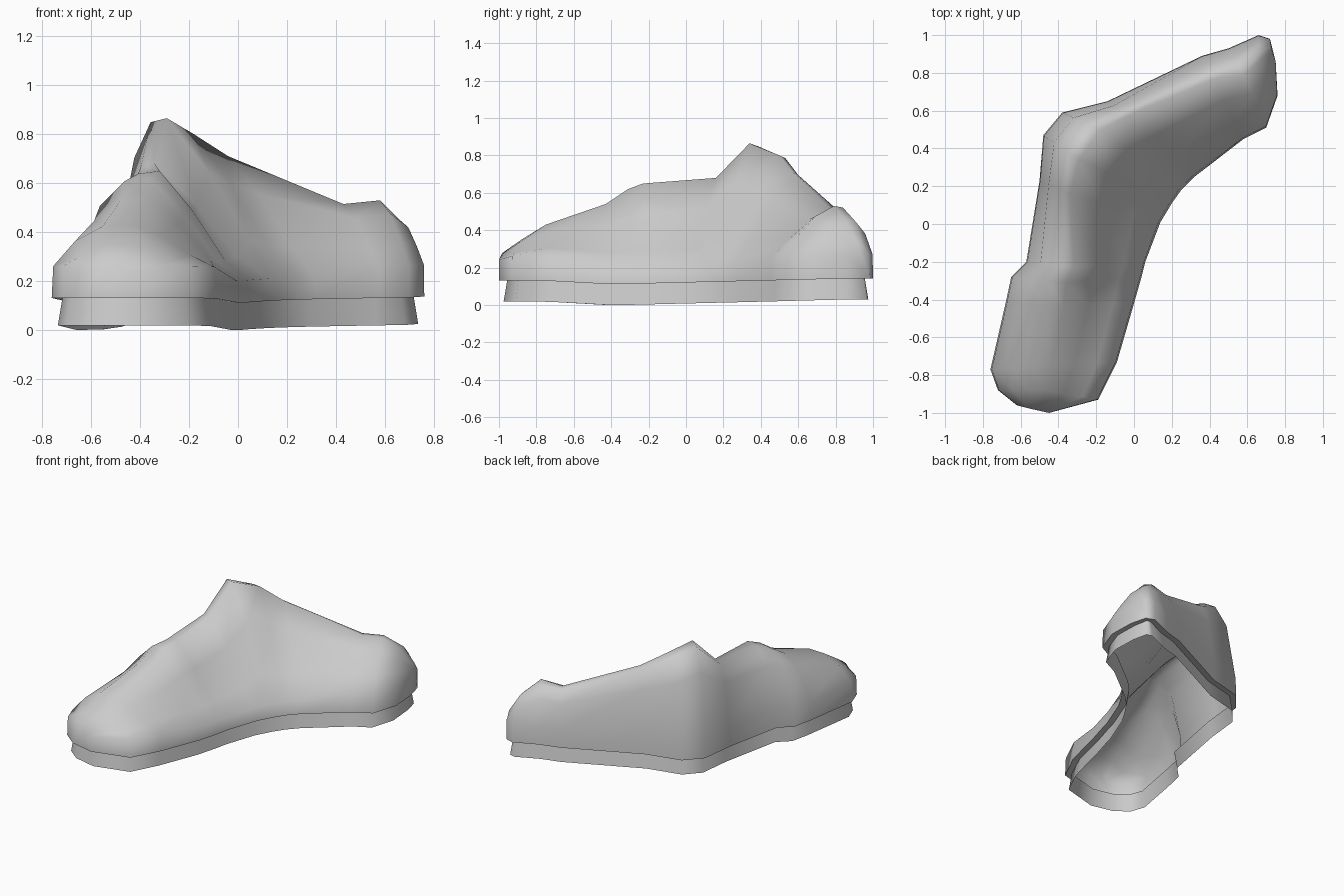
import bpy, bmesh
from mathutils import Vector

if "Cube" in bpy.data.objects:
    bpy.data.objects.remove(bpy.data.objects["Cube"])

# Stations along the bent body: east foot (x, y), ridge (x, y, z), west foot (x, y)
STATIONS = [
    ((-.45, -1.0), (-.54, -.98, .28), (-.62, -.96)),
    ((-.19, -.93), (-.46, -.88, .35), (-.72, -.88)),
    ((-.09, -.73), (-.44, -.75, .43), (-.76, -.77)),
    ((.00, -.42), (-.37, -.43, .54), (-.68, -.42)),
    ((.04, -.28), (-.36, -.31, .62), (-.65, -.28)),
    ((.06, -.20), (-.32, -.23, .65), (-.57, -.20)),
    ((.14, .01), (-.34, .16, .68), (-.50, .23)),
    ((.20, .11), (-.29, .34, .865), (-.48, .47)),
    ((.25, .18), (-.18, .50, .80), (-.38, .59)),
    ((.32, .25), (-.04, .57, .71), (-.14, .65)),
    ((.58, .45), (.43, .77, .515), (.36, .89)),
    ((.70, .51), (.58, .79, .53), (.50, .93)),
    ((.76, .68), (.66, .86, .45), (.66, 1.0)),
    ((.75, .86), (.73, .92, .33), (.72, .98)),
]


def sole_z(y):
    """Gently rockered underside height."""
    d = y + .35
    return min(.02, .12 * d * d) if d < 0 else .03 * min(1, d / 1.2)


def east_bulge(y):
    """East wall is hollow inside the bend and fuller towards both ends."""
    d = .2 - y if y < .2 else 1.6 * (y - .2)
    return min(.25, .6 * max(0, d - .5) - .13)


def half_section(foot, ridge, bulge):
    """Points from the foot of the wall up to just below the ridge."""
    f, r = Vector(foot), Vector(ridge)
    z0 = sole_z(f.y) + .112
    h0 = min(.75, (.13 if bulge > 0 else .09) / (r.z - z0))
    h1 = max(h0 + .08, .45 + bulge)
    steps = [(0, 0), (.02, h0), (.30, h1), (.65, max(h1 + .05, .78 + .6 * bulge))]
    return [(f.x + (r.x - f.x) * u, f.y + (r.y - f.y) * u,
             z0 + (r.z - z0) * h) for u, h in steps]


def finish(name, bm):
    bmesh.ops.recalc_face_normals(bm, faces=bm.faces)
    mesh = bpy.data.meshes.new(name)
    bm.to_mesh(mesh)
    bm.free()
    ob = bpy.data.objects.new(name, mesh)
    bpy.context.collection.objects.link(ob)
    bpy.ops.object.select_all(action='DESELECT')
    ob.select_set(True)
    bpy.context.view_layer.objects.active = ob
    bpy.ops.object.shade_smooth_by_angle(angle=1.3)


def bridge(bm, a, b, closed=False):
    n = len(a)
    for i in range(n if closed else n - 1):
        j = (i + 1) % n
        bm.faces.new((a[i], a[j], b[j], b[i]))


# Upper shell: sections lofted along the body, closed at both ends
bm = bmesh.new()
rows = []
for east, ridge, west in STATIONS:
    pts = half_section(east, ridge, east_bulge(ridge[1])) + [ridge]
    pts += half_section(west, ridge, .33)[::-1]
    rows.append([bm.verts.new(p) for p in pts])
for a, b in zip(rows, rows[1:]):
    bridge(bm, a, b)
bm.faces.new(rows[0])
bm.faces.new(rows[-1])
finish("upper_shell", bm)

# Base skirt: ledge under the shell, then an inset band flaring to the ground
outline = [Vector(s[0]) for s in STATIONS] + [Vector(s[2]) for s in STATIONS[::-1]]


def inset(d):
    out = []
    for i, p in enumerate(outline):
        t1 = (p - outline[i - 1]).normalized()
        t2 = (outline[(i + 1) % len(outline)] - p).normalized()
        t = (t1 + t2).normalized()
        out.append(p + Vector((-t.y, t.x)) * d)
    return out


bm = bmesh.new()
loops = []
for d, h in ((0, .112), (.045, .118), (.025, 0)):
    loops.append([bm.verts.new((q.x, q.y, sole_z(p.y) + h))
                  for q, p in zip(inset(d), outline)])
for a, b in zip(loops, loops[1:]):
    bridge(bm, a, b, True)
finish("base_skirt", bm)
